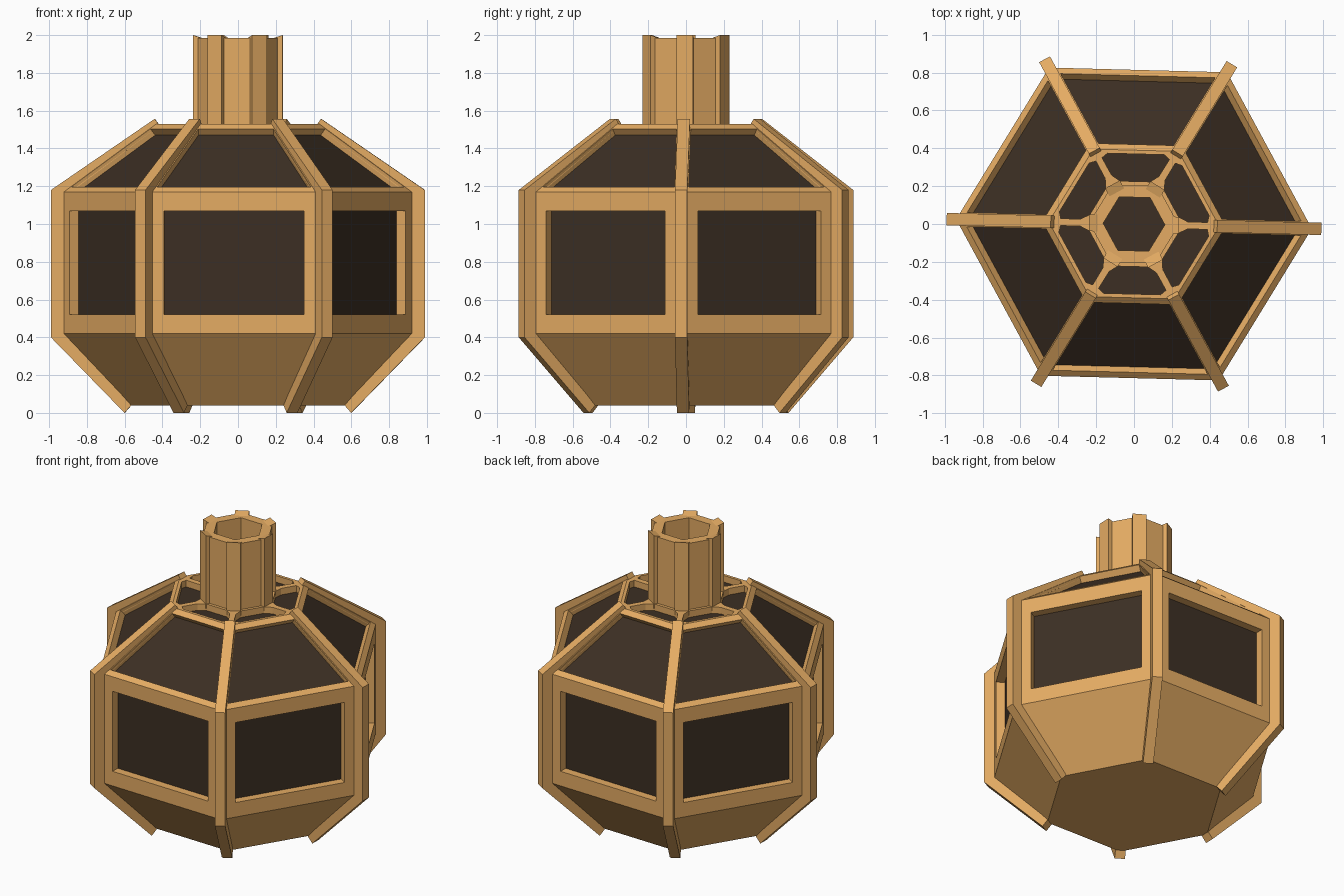
import bpy, bmesh
from math import cos, sin, radians
from mathutils import Vector

if "Cube" in bpy.data.objects:
    bpy.data.objects.remove(bpy.data.objects["Cube"])

TWIST = radians(-1.5)


def material(name, rgb):
    m = bpy.data.materials.new(name)
    m.diffuse_color = (*rgb, 1)
    m.use_nodes = True
    m.node_tree.nodes["Principled BSDF"].inputs["Base Color"].default_value = m.diffuse_color
    return m


WOOD = material("wood", (0.78, 0.41, 0.125))
GLASS = material("dark_glass", (0.045, 0.028, 0.017))


def finish(name, bm, mat):
    me = bpy.data.meshes.new(name)
    bm.to_mesh(me)
    bm.free()
    me.materials.append(mat)
    ob = bpy.data.objects.new(name, me)
    ob.rotation_euler.z = TWIST
    bpy.context.collection.objects.link(ob)
    return ob


def ring(bm, r, z):
    return [bm.verts.new((r * cos(radians(60 * k)), r * sin(radians(60 * k)), z)) for k in range(6)]


def band(bm, a, b):
    return [bm.faces.new((a[k], a[(k + 1) % 6], b[(k + 1) % 6], b[k])) for k in range(6)]


def ribs(name, profile, width):
    """Six prisms: a (radius, z) profile extruded sideways at every corner."""
    bm = bmesh.new()
    for k in range(6):
        a = radians(60 * k)
        out, side = Vector((cos(a), sin(a), 0)), Vector((-sin(a), cos(a), 0))
        rows = [[bm.verts.new(out * r + side * s * width / 2 + Vector((0, 0, z)))
                 for r, z in profile] for s in (-1, 1)]
        bm.faces.new(rows[0])
        bm.faces.new(rows[1][::-1])
        n = len(profile)
        for i in range(n):
            j = (i + 1) % n
            bm.faces.new((rows[0][i], rows[1][i], rows[1][j], rows[0][j]))
    bmesh.ops.recalc_face_normals(bm, faces=bm.faces)
    return finish(name, bm, WOOD)


# Body shell with window openings in walls and roof
bm = bmesh.new()
levels = [ring(bm, r, z) for r, z in ((0.58, 0.04), (0.94, 0.42), (0.94, 1.17), (0.45, 1.53))]
bm.faces.new(levels[0][::-1])
band(bm, levels[0], levels[1])
for lo, margin in ((1, 0.1), (2, 0.04)):
    faces = band(bm, levels[lo], levels[lo + 1])
    bm.normal_update()
    bmesh.ops.inset_individual(bm, faces=faces, thickness=margin, use_even_offset=True)
    bmesh.ops.delete(bm, geom=faces, context='FACES')

# Flat top frame with six chamfered openings
corners = [(0.225, 0.39), (-0.225, 0.39), (-0.118, 0.205), (0.118, 0.205)]
hole = [(0.178, 0.345), (0.15, 0.37), (-0.15, 0.37), (-0.178, 0.345),
        (-0.125, 0.255), (-0.08, 0.225), (0.08, 0.225), (0.125, 0.255)]
for k in range(6):
    a = radians(30 + 60 * k)
    out, side = Vector((cos(a), sin(a), 0)), Vector((sin(a), -cos(a), 0))
    p, q = [[bm.verts.new(side * t + out * y + Vector((0, 0, 1.53))) for t, y in pts]
            for pts in (corners, hole)]
    for i in range(4):
        j = (i + 1) % 4
        bm.faces.new((p[i], q[2 * i + 1], q[2 * i]))
        bm.faces.new((p[i], p[j], q[2 * j], q[2 * i + 1]))
bmesh.ops.remove_doubles(bm, verts=bm.verts, dist=0.002)
bm.normal_update()
for f in bm.faces:
    if f.normal.dot(f.calc_center_median() - Vector((0, 0, 0.8))) < 0:
        f.normal_flip()
shell = finish("body_frame", bm, WOOD)
mod = shell.modifiers.new("thickness", 'SOLIDIFY')
mod.thickness, mod.offset, mod.use_even_offset = 0.058, -1, True

# Dark glass core behind the openings
bm = bmesh.new()
levels = [ring(bm, r, z) for r, z in ((0.54, 0.09), (0.876, 0.44), (0.876, 1.158), (0.432, 1.485))]
for lo in range(3):
    band(bm, levels[lo], levels[lo + 1])
bm.faces.new(levels[0][::-1])
bm.faces.new(levels[3])
finish("glass_core", bm, GLASS)

# Hollow six-sided neck
bm = bmesh.new()
levels = [ring(bm, r, z) for r, z in ((0.237, 1.478), (0.237, 1.985), (0.163, 1.985), (0.163, 1.478))]
for lo in range(4):
    band(bm, levels[lo], levels[(lo + 1) % 4])
finish("neck_tube", bm, WOOD)

# Corner ribs of body and neck
ribs("body_ribs", [(0.60, 0.0), (0.99, 0.4), (0.99, 1.18), (0.44, 1.557),
                   (0.415, 1.52), (0.91, 1.15), (0.91, 0.43), (0.565, 0.04)], 0.065)
ribs("neck_ribs", [(0.19, 1.5), (0.238, 1.5), (0.238, 2.0), (0.19, 1.985)], 0.088)
